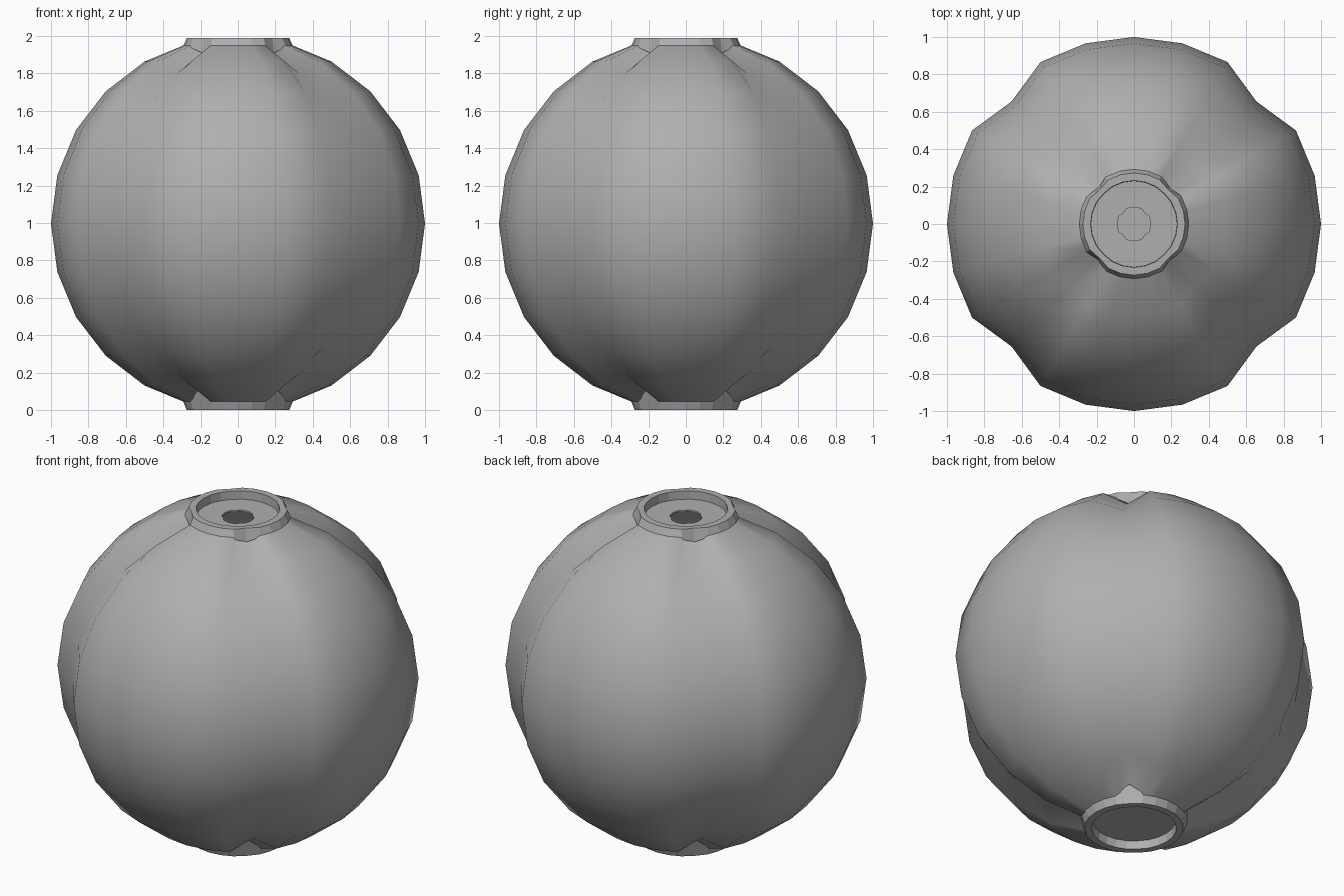
import bpy, bmesh, math

if "Cube" in bpy.data.objects:
    bpy.data.objects.remove(bpy.data.objects["Cube"])

SEG = 24          # sides around the axis
PINCH = 0.926     # the four diagonal grooves are pulled in to this scale
MID = 0.997       # height of the body centre

grey = bpy.data.materials.new("dark_grey")
grey.diffuse_color = (0.43, 0.43, 0.43, 1)
grey.use_nodes = True
grey.node_tree.nodes["Principled BSDF"].inputs["Base Color"].default_value = grey.diffuse_color


def lathe(name, rings, angle, closed=False, cap=False):
    """Spin rings of (r, z, groove_r, groove_z); grooves sit on the diagonals."""
    bm = bmesh.new()
    loops = []
    for r, z, gr, gz in rings:
        loop = []
        for i in range(SEG):
            a = 2 * math.pi * i / SEG
            rr, zz = (gr, gz) if i % 6 == 3 else (r, z)
            loop.append(bm.verts.new((rr * math.cos(a), rr * math.sin(a), zz)))
        loops.append(loop)
    pairs = list(zip(loops, loops[1:]))
    if closed:
        pairs.append((loops[-1], loops[0]))
    for a, b in pairs:
        for i in range(SEG):
            j = (i + 1) % SEG
            bm.faces.new((a[i], a[j], b[j], b[i]))
    if cap:
        bm.faces.new(loops[-1])
    bmesh.ops.recalc_face_normals(bm, faces=bm.faces)
    mesh = bpy.data.meshes.new(name)
    bm.to_mesh(mesh)
    bm.free()
    mesh.materials.append(grey)
    obj = bpy.data.objects.new(name, mesh)
    bpy.context.collection.objects.link(obj)
    bpy.ops.object.select_all(action='DESELECT')
    obj.select_set(True)
    bpy.context.view_layer.objects.active = obj
    bpy.ops.object.shade_smooth_by_angle(angle=math.radians(angle))
    return obj


# four-lobed hollow ball, open under both collars
ball = [(0.24, 0.05, 0.24, 0.05)]
for k in range(11, 0, -1):
    t = math.radians(15 * k)
    r, h = math.sin(t), math.cos(t)
    ball.append((r, MID + h, r * PINCH, MID + h * PINCH))
ball.append((0.24, 1.945, 0.24, 1.945))
lathe("lobed_body", ball, 60)

# top collar with a sunken floor and a small centre hole
lathe("top_collar", [
    (0.09, 1.93, 0.08, 1.93),
    (0.25, 1.93, 0.245, 1.90),
    (0.297, 1.94, 0.272, 1.91),
    (0.273, 1.99, 0.260, 1.99),
    (0.232, 1.99, 0.230, 1.99),
    (0.230, 1.94, 0.228, 1.94),
    (0.09, 1.94, 0.08, 1.94)], 12, closed=True)

# bottom collar with raised tabs in the grooves and a closed recess
lathe("bottom_collar", [
    (0.24, 0.055, 0.24, 0.09),
    (0.297, 0.055, 0.295, 0.11),
    (0.275, 0.0, 0.272, 0.0),
    (0.235, 0.0, 0.232, 0.0),
    (0.230, 0.05, 0.228, 0.05)], 12, cap=True)
